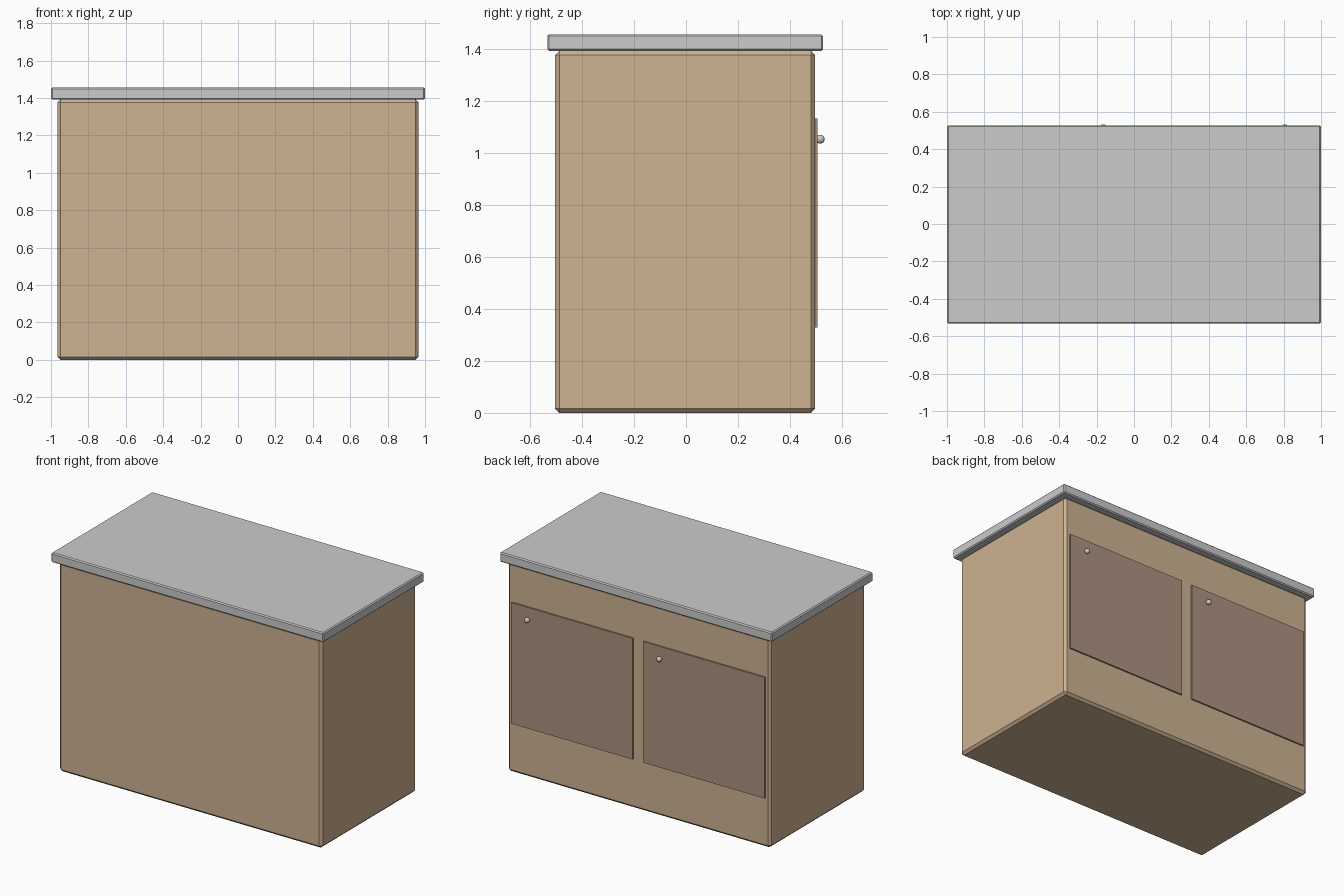
import bpy

if "Cube" in bpy.data.objects:
    bpy.data.objects.remove(bpy.data.objects["Cube"])


def material(name, color):
    mat = bpy.data.materials.new(name)
    mat.diffuse_color = (*color, 1)
    mat.use_nodes = True
    mat.node_tree.nodes["Principled BSDF"].inputs["Base Color"].default_value = mat.diffuse_color
    return mat


def box(name, lo, hi, mat=None, chamfer=0):
    size = [h - l for l, h in zip(lo, hi)]
    centre = [(h + l) / 2 for l, h in zip(lo, hi)]
    bpy.ops.mesh.primitive_cube_add(size=1, location=centre)
    obj = bpy.context.object
    obj.name = name
    obj.scale = size
    bpy.ops.object.transform_apply(location=False, rotation=False, scale=True)
    if mat:
        obj.data.materials.append(mat)
    if chamfer:
        bevel = obj.modifiers.new("chamfer", "BEVEL")
        bevel.width = chamfer
        bevel.segments = 1
    return obj


wood = material("wood", (0.61, 0.45, 0.29))
door_wood = material("door_wood", (0.41, 0.29, 0.215))

# Cabinet body and worktop, both with chamfered edges
box("cabinet_body", (-0.965, -0.503, 0), (0.965, 0.496, 1.392), wood, 0.016)
box("worktop", (-1, -0.533, 1.391), (1, 0.527, 1.455), None, 0.007)

# Two doors on the back face, each with a round knob near its upper +x corner
for side, x_min in (("left", 0.04), ("right", -0.93)):
    box(side + "_door", (x_min, 0.486, 0.328), (x_min + 0.89, 0.506, 1.132), door_wood)
    bpy.ops.mesh.primitive_uv_sphere_add(
        segments=32, ring_count=16, radius=0.017,
        location=(x_min + 0.766, 0.516, 1.052))
    bpy.context.object.name = side + "_knob"
    bpy.ops.object.shade_smooth_by_angle()
